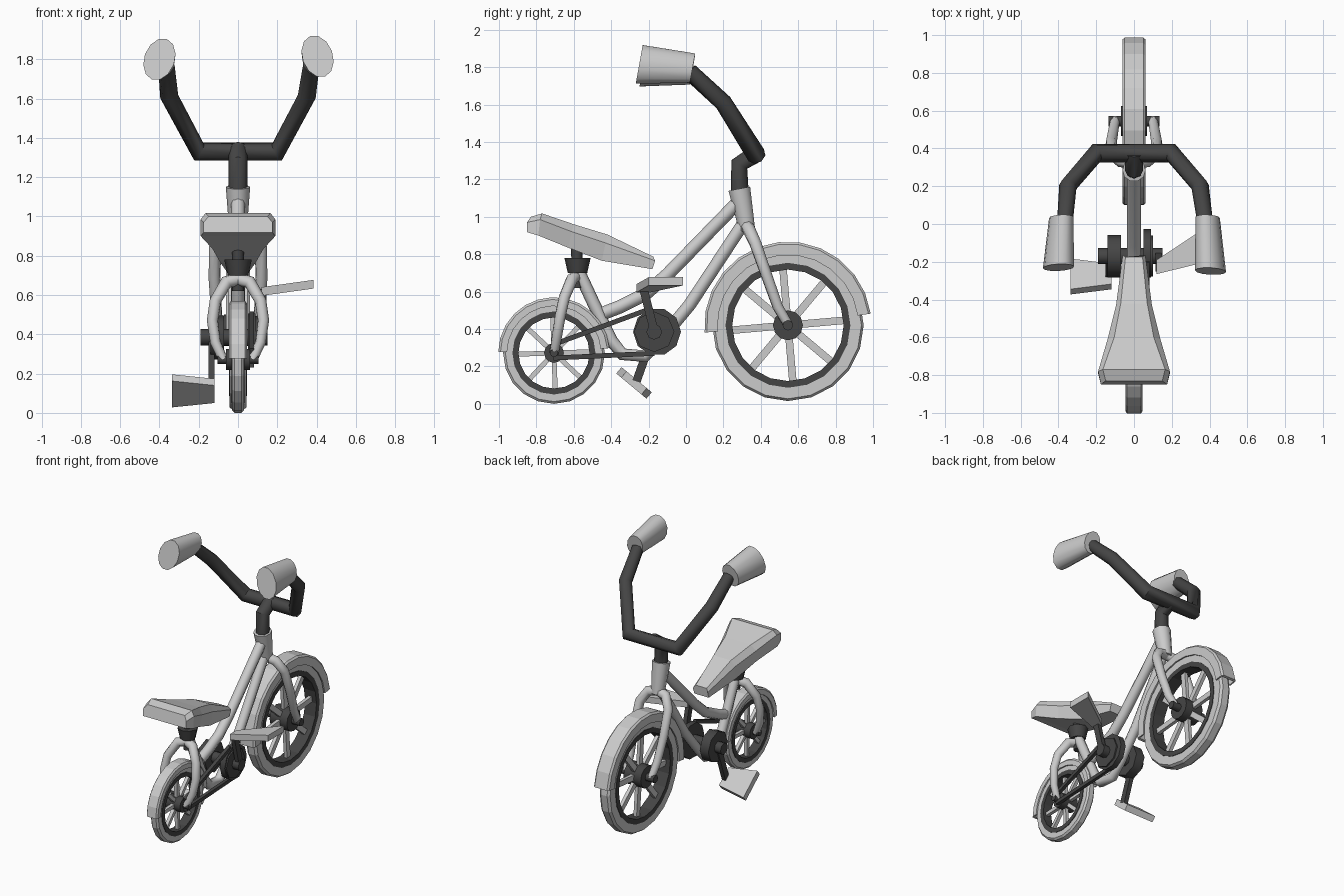
import bpy, bmesh
from math import cos, sin, pi, radians
from mathutils import Vector

if "Cube" in bpy.data.objects:
    bpy.data.objects.remove(bpy.data.objects["Cube"])

DARK = bpy.data.materials.new("dark_metal")
DARK.diffuse_color = (0.06, 0.06, 0.06, 1)
DARK.use_nodes = True
DARK.node_tree.nodes["Principled BSDF"].inputs["Base Color"].default_value = DARK.diffuse_color


def finish(name, bm, dark=False, smooth=None):
    bmesh.ops.remove_doubles(bm, verts=bm.verts, dist=1e-5)
    bmesh.ops.recalc_face_normals(bm, faces=bm.faces)
    me = bpy.data.meshes.new(name)
    bm.to_mesh(me)
    bm.free()
    if smooth:
        me.shade_smooth()
        me.set_sharp_from_angle(angle=radians(smooth))
    if dark:
        me.materials.append(DARK)
    ob = bpy.data.objects.new(name, me)
    bpy.context.collection.objects.link(ob)
    return ob


def loft(name, rings, dark=False, closed=False, smooth=None):
    """Skin a list of equal-length rings; cap the ends unless closed."""
    bm = bmesh.new()
    vs = [[bm.verts.new(p) for p in r] for r in rings]
    n, m = len(vs), len(vs[0])
    for i in range(n if closed else n - 1):
        a, b = vs[i], vs[(i + 1) % n]
        for j in range(m):
            k = (j + 1) % m
            bm.faces.new((a[j], a[k], b[k], b[j]))
    if not closed:
        bm.faces.new(vs[0])
        bm.faces.new(vs[-1])
    return finish(name, bm, dark, smooth)


def tube(name, pts, radii, sides=8, dark=False):
    """Round tube along a polyline, mitred at the bends."""
    pts = [Vector(p) for p in pts]
    if not isinstance(radii, (list, tuple)):
        radii = [radii] * len(pts)
    rings = []
    for i, p in enumerate(pts):
        t0 = (p - pts[max(i - 1, 0)]).normalized()
        t1 = (pts[min(i + 1, len(pts) - 1)] - p).normalized()
        t = (t0 + t1).normalized()
        ref = Vector((1, 0, 0)) if i == 0 else u
        u = (ref - t * ref.dot(t))
        if u.length < 1e-3:
            u = Vector((0, 1, 0)) - t * t.y
        u.normalize()
        v = t.cross(u)
        rings.append([p + radii[i] * (u * cos(2 * pi * k / sides) + v * sin(2 * pi * k / sides))
                      for k in range(sides)])
    return loft(name, rings, dark, smooth=50)


def lathe(name, c, prof, segs, dark=False, a0=0, a1=360):
    """Sweep a closed (x, r) profile about an x axis through c=(y, z)."""
    full = a1 - a0 == 360
    rings = []
    for i in range(segs if full else segs + 1):
        a = radians(a0 + (a1 - a0) * i / segs)
        rings.append([(x, c[0] + r * cos(a), c[1] + r * sin(a)) for x, r in prof])
    return loft(name, rings, dark, full)


def disc(name, c, x0, x1, r, segs=12):
    tube(name, [(x0, *c), (x1, *c)], r, segs, True)


def bars(name, pairs, w, d, dark=False):
    """Flat box bars lying in planes of constant x."""
    bm = bmesh.new()
    for p, q in pairs:
        p, q = Vector(p), Vector(q)
        n = (q - p).cross(Vector((1, 0, 0))).normalized() * w / 2
        x = Vector((d / 2, 0, 0))
        a = [bm.verts.new(e + s * n + t * x) for e in (p, q)
             for s, t in ((1, 1), (1, -1), (-1, -1), (-1, 1))]
        for f in ((0, 1, 2, 3), (4, 5, 6, 7), (0, 1, 5, 4), (1, 2, 6, 5), (2, 3, 7, 6), (3, 0, 4, 7)):
            bm.faces.new([a[i] for i in f])
    return finish(name, bm, dark)


# Wheels: tyre, dark rim, spokes, hub and mudguard
F, R = (0.545, 0.42), (-0.706, 0.272)


def wheel(name, c, rt, rr, ri, hub, hw, w, spoke, phase, fend, fw, a0, a1):
    lathe(name + "_tyre", c, [(-w, rr), (-w, rt - .012), (-w * .6, rt), (w * .6, rt), (w, rt - .012), (w, rr)], 20)
    e = w + .004
    lathe(name + "_rim", c, [(-e, ri), (-e, rr + .004), (e, rr + .004), (e, ri)], 20, True)
    sp = []
    for k in range(8):
        a = radians(phase + 45 * k)
        d = Vector((0, cos(a), sin(a)))
        o = Vector((0, *c))
        sp.append((o + d * hub * .6, o + d * (ri + .01)))
    bars(name + "_spokes", sp, spoke, .025)
    disc(name + "_hub", c, -hw, hw, hub, 12)
    ro, rl, t = fend, fend - .07 * fend / .445, .01
    lathe(name + "_mudguard", c, [(-fw, rl), (-fw, ro - .012), (-fw * .8, ro), (fw * .8, ro), (fw, ro - .012),
                                  (fw, rl), (fw - t, rl), (fw - t, ro - .02), (t - fw, ro - .02), (t - fw, rl)],
          12, False, a0, a1)


wheel("front_wheel", F, .405, .33, .298, .08, .07, .042, .04, 5, .447, .062, 8, 185)
wheel("rear_wheel", R, .272, .218, .19, .053, .06, .03, .026, 2, .298, .045, 5, 179)

# Forks on both sides
for s, side in ((-1, "left"), (1, "right")):
    tube(side + "_front_fork", [(0, .325, .95), (s * .07, .335, .935), (s * .115, .37, .86), (s * .12, .43, .69),
                                (s * .11, .49, .52), (s * .1, .548, .42)], [.035, .035, .033, .031, .029, .026])
    disc(side + "_front_axle_nut", F, s * .06, s * .135, .028, 8)
    tube(side + "_rear_fork", [(0, -.59, .68), (s * .06, -.61, .665), (s * .115, -.65, .57), (s * .13, -.672, .47),
                               (s * .115, -.69, .36), (s * .075, -.706, .27)], [.033, .033, .03, .029, .027, .024])
    disc(side + "_rear_axle_nut", R, s * .05, s * .105, .022, 8)

# Frame tubes
tube("top_tube", [(0, -.44, .485), (0, -.35, .52), (0, -.22, .585), (0, -.1, .69), (0, .28, 1.08)], .036)
tube("lower_frame_tube", [(0, -.57, .7), (0, -.5, .55), (0, -.4, .34), (0, -.34, .265), (0, -.22, .255),
                          (0, -.13, .35), (0, .02, .53), (0, .31, .97)], .034)
tube("head_tube", [(0, .327, .93), (0, .285, 1.15)], [.045, .062], 10)

# Steering stem and handlebar
tube("stem", [(0, .288, 1.12), (0, .285, 1.28), (0, .38, 1.34)], .048, 8, True)
tube("handlebar", [(-.365, .02, 1.77), (-.35, .2, 1.61), (-.2, .375, 1.33),
                   (.2, .375, 1.33), (.35, .2, 1.61), (.375, .02, 1.78)],
     [.042, .047, .052, .052, .047, .042], 8, True)

# Oval grips leaning inwards, flared toward the rider
for side, s, a, b in (("left", -1, (-.385, .035, 1.785), (-.4, -.23, 1.8)),
                      ("right", 1, (.39, .035, 1.795), (.405, -.25, 1.815))):
    rings = []
    for c, rx, rz in ((a, .062, .083), (b, .078, .11)):
        ring = []
        for k in range(12):
            t = 2 * pi * k / 12
            px, pz, g = rx * cos(t), rz * sin(t), s * .35
            x, z = px * cos(g) - pz * sin(g), px * sin(g) + pz * cos(g)
            ring.append((c[0] + x, c[1] + z * .18, c[2] + z))
        rings.append(ring)
    loft(side + "_grip", rings, smooth=50)

# Seat: hexagonal sections (half width, y, z) for top, rim and underside
sections = [((.045, -.175, .787), (.06, -.165, .765), (.058, -.18, .72)),
            ((.07, -.42, .905), (.095, -.43, .86), (.09, -.45, .765)),
            ((.105, -.6, .96), (.14, -.61, .92), (.13, -.63, .835)),
            ((.165, -.77, 1.018), (.19, -.78, .985), (.19, -.79, .9)),
            ((.15, -.83, 1.0), (.175, -.85, .97), (.175, -.85, .918))]
loft("seat", [[(w, y, z) for w, y, z in s] + [(-w, y, z) for w, y, z in reversed(s)] for s in sections])
tube("seat_clamp", [(0, -.58, .7), (0, -.58, .78)], [.052, .07], 8, True)
tube("seat_post", [(0, -.58, .62), (0, -.585, .86)], .03, 8, True)

# Chainset, chain and crank arms
C = (-.17, .385)
disc("bottom_bracket", C, -.19, .15, .042, 8)
disc("left_crank_disc", C, -.14, -.07, .112, 8)
disc("chainring", (-.155, .385), .05, .09, .128, 10)
disc("chainring_cover", C, .08, .1, .108, 8)
bars("chain", [((.07, -.715, .315), (.07, -.2, .505)), ((.07, -.71, .245), (.07, -.17, .27))], .026, .025, True)
bars("right_crank", [((.13, -.165, .37), (.13, -.23, .625))], .045, .03, True)
bars("left_crank", [((-.135, -.165, .4), (-.135, -.265, .12))], .045, .03, True)

# Pedals: wedges widening outward
loft("right_pedal", [[(x, y0, z - .022), (x, y1, z - .022), (x, y1, z + .022), (x, y0, z + .022)]
                     for x, y0, y1, z in ((.12, -.265, -.19, .618), (.385, -.2, -.015, .655))])
pedal = []
for x, h in ((-.12, .07), (-.337, .105)):
    c, u, v = Vector((x, -.278, .112)), Vector((0, -.77, .64)) * h, Vector((0, .64, .77)) * .022
    pedal.append([c + u + v, c - u + v, c - u - v, c + u - v])
loft("left_pedal", pedal)
